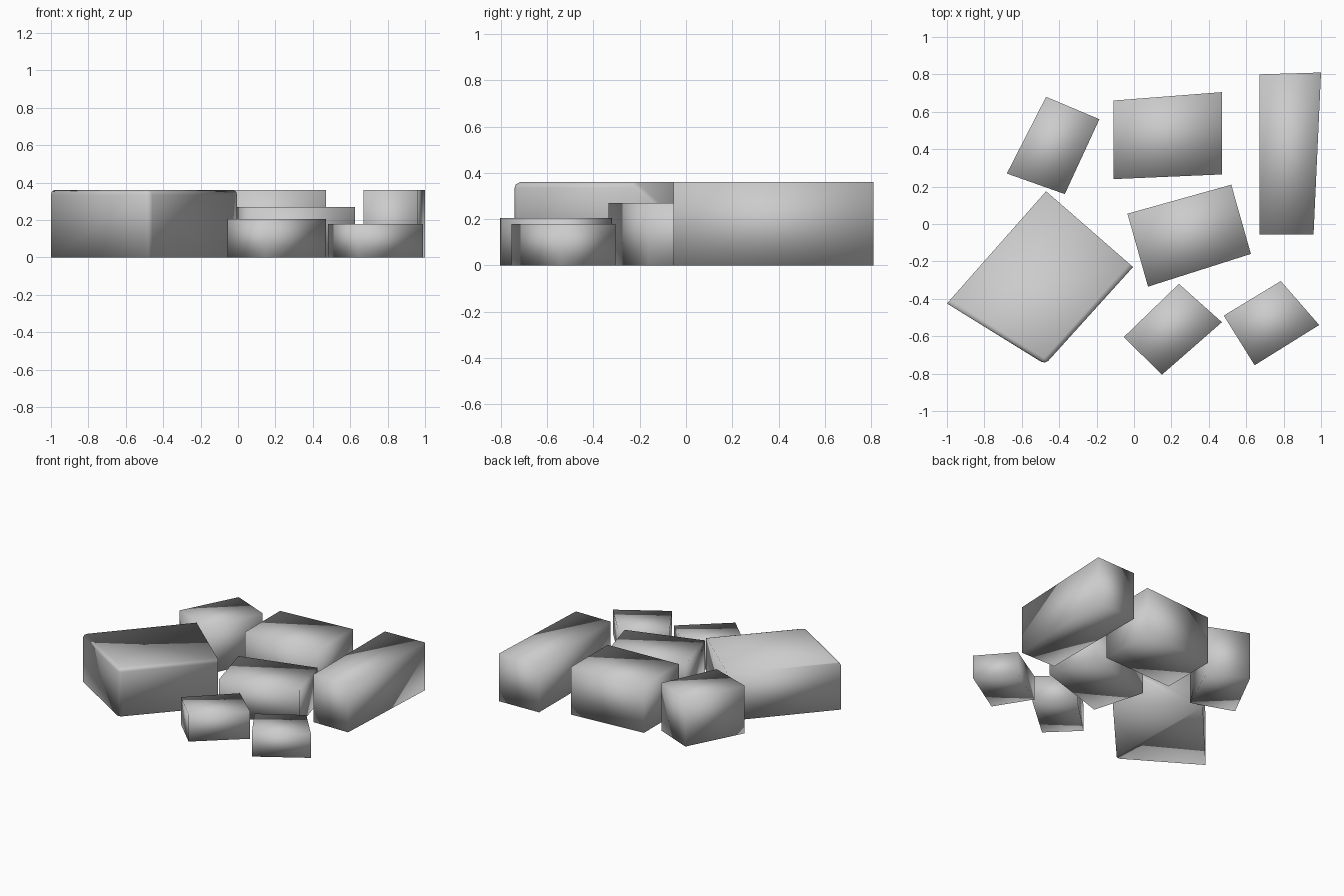
import bpy
import bmesh
from mathutils import Vector

cube = bpy.data.objects.get("Cube")
if cube:
    bpy.data.objects.remove(cube, do_unlink=True)

stone = bpy.data.materials.new("stone_grey")
stone.use_nodes = True
GREY = (0.6, 0.6, 0.6, 1)
stone.diffuse_color = GREY
stone.node_tree.nodes["Principled BSDF"].inputs["Base Color"].default_value = GREY


def block(name, height, corners, worn_corner=None):
    """Extrude a four-sided footprint; optionally round the edges at one top corner."""
    bm = bmesh.new()
    base = bm.faces.new([bm.verts.new((x, y, 0)) for x, y in corners])
    result = bmesh.ops.extrude_face_region(bm, geom=[base], use_keep_orig=True)
    top = [v for v in result["geom"] if isinstance(v, bmesh.types.BMVert)]
    bmesh.ops.translate(bm, verts=top, vec=(0, 0, height))
    bmesh.ops.recalc_face_normals(bm, faces=bm.faces[:])
    if worn_corner is not None:
        target = Vector((*corners[worn_corner], height))
        worn = min(top, key=lambda v: (v.co - target).length)
        bmesh.ops.bevel(bm, geom=list(worn.link_edges), offset=0.025,
                        segments=2, profile=0.5, affect='EDGES')
    # Soft shading runs across the block edges
    for f in bm.faces:
        f.smooth = True
    mesh = bpy.data.meshes.new(name)
    bm.to_mesh(mesh)
    bm.free()
    mesh.materials.append(stone)
    obj = bpy.data.objects.new(name, mesh)
    bpy.context.collection.objects.link(obj)
    return obj


# Tall stones
block("large_stone", 0.36, [(-1, -.425), (-.475, -.75), (-.005, -.23), (-.47, .175)], worn_corner=1)
block("back_right_stone", 0.36, [(-.68, .27), (-.37, .16), (-.185, .56), (-.47, .68)])
block("back_middle_stone", 0.36, [(-.11, .24), (.47, .265), (.47, .705), (-.11, .66)])
block("long_stone", 0.36, [(.67, -.055), (.96, -.055), (1, .81), (.67, .80)])

# Lower stones
block("centre_stone", 0.27, [(.075, -.335), (.625, -.16), (.52, .21), (-.035, .055)])
block("front_middle_stone", 0.205, [(.15, -.805), (.47, -.525), (.24, -.32), (-.055, -.605)])
block("front_left_stone", 0.18, [(.645, -.755), (.99, -.54), (.785, -.305), (.48, -.49)])
